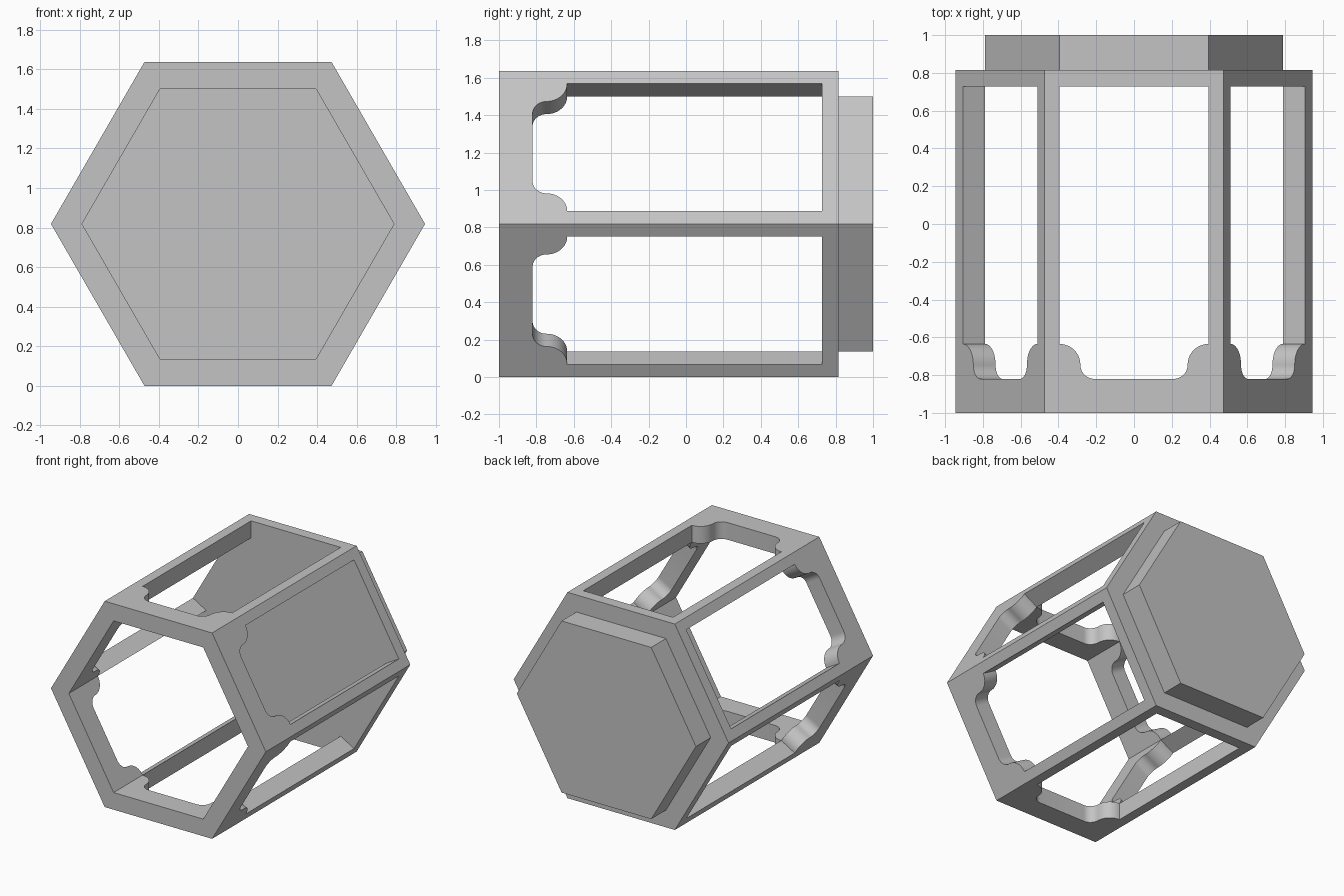
import bpy, bmesh
from math import sin, cos, radians, sqrt
from mathutils import Vector

cube = bpy.data.objects.get("Cube")
if cube:
    bpy.data.objects.remove(cube, do_unlink=True)

grey = bpy.data.materials.new("plain grey")
grey.use_nodes = True
colour = (0.55, 0.55, 0.55, 1)
grey.diffuse_color = colour
grey.node_tree.nodes["Principled BSDF"].inputs["Base Color"].default_value = colour

# Hexagon sizes: half side length and distance from axis to flat
R_OUT, R_IN = 0.945, 0.788
HALF_OUT, HALF_IN = R_OUT / 2, R_IN / 2
FLAT_OUT, FLAT_IN = R_OUT * sqrt(3) / 2, R_IN * sqrt(3) / 2
# Depths along the axis, from open mouth to end cap
MOUTH, SHOULDER, FLOOR, RIM, CAP = -1.0, -0.635, 0.727, 0.815, 1.0
BUMP, FILLET, STEPS = 0.11, 0.075, 12

# Window corner: a rounded bump running into a fillet
mid = SHOULDER - BUMP
corner = []
for i in range(STEPS + 1):
    a = radians(90 + 90 * i / STEPS)
    corner.append((HALF_IN + BUMP * cos(a), mid + BUMP * sin(a)))
for i in range(1, STEPS + 1):
    a = radians(-90 * i / STEPS)
    corner.append((HALF_IN - BUMP - FILLET + FILLET * cos(a), mid + FILLET * sin(a)))
scallop = corner + [(-u, y) for u, y in reversed(corner)]

bm = bmesh.new()


def face(points):
    return bm.faces.new([bm.verts.new(p) for p in points])


def side_mapper(k):
    """Return a function placing (across, depth, distance from axis) on side k."""
    a = radians(90 + 60 * k)
    n, t = Vector((cos(a), 0, sin(a))), Vector((sin(a), 0, -cos(a)))
    return lambda u, y, d: n * d + t * u + Vector((0, y, FLAT_OUT))


for k in range(6):
    at = side_mapper(k)
    outer = lambda pts: [at(u, y, FLAT_OUT) for u, y in pts]
    inner = lambda pts: [at(u, y, FLAT_IN) for u, y in pts]

    # Front band, outside and inside, with its scalloped edge
    face(outer([(-HALF_OUT, SHOULDER), (-HALF_OUT, MOUTH), (HALF_OUT, MOUTH),
                (HALF_OUT, SHOULDER)] + scallop))
    face(inner([(-HALF_IN, MOUTH), (HALF_IN, MOUTH)] + scallop))

    # Corner bars beside the window, and the rear band
    for s in (-1, 1):
        face(outer([(s * HALF_IN, SHOULDER), (s * HALF_OUT, SHOULDER),
                    (s * HALF_OUT, FLOOR), (s * HALF_IN, FLOOR)]))
    face(outer([(-HALF_OUT, FLOOR), (-HALF_IN, FLOOR), (HALF_IN, FLOOR),
                (HALF_OUT, FLOOR), (HALF_OUT, RIM), (-HALF_OUT, RIM)]))

    # Window reveal all the way round
    loop = scallop + [(-HALF_IN, FLOOR), (HALF_IN, FLOOR)]
    for p, q in zip(loop, loop[1:] + loop[:1]):
        face(outer([p, q]) + inner([q, p]))

    # Front and rear rims, and the sides of the end cap
    for y in (MOUTH, RIM):
        face([at(-HALF_OUT, y, FLAT_OUT), at(HALF_OUT, y, FLAT_OUT),
              at(HALF_IN, y, FLAT_IN), at(-HALF_IN, y, FLAT_IN)])
    face(inner([(-HALF_IN, RIM), (HALF_IN, RIM), (HALF_IN, CAP), (-HALF_IN, CAP)]))

# Inside floor and outside of the end cap
for y in (FLOOR, CAP):
    face([side_mapper(k)(HALF_IN, y, FLAT_IN) for k in range(6)])

bmesh.ops.remove_doubles(bm, verts=bm.verts[:], dist=0.0005)
bmesh.ops.recalc_face_normals(bm, faces=bm.faces[:])

mesh = bpy.data.meshes.new("hexagonal_housing")
bm.to_mesh(mesh)
bm.free()
mesh.materials.append(grey)
housing = bpy.data.objects.new("hexagonal_housing", mesh)
bpy.context.collection.objects.link(housing)

# Smooth the rounded window corners, keep the rest sharp
bpy.ops.object.select_all(action="DESELECT")
housing.select_set(True)
bpy.context.view_layer.objects.active = housing
bpy.ops.object.shade_smooth_by_angle(angle=radians(30))
